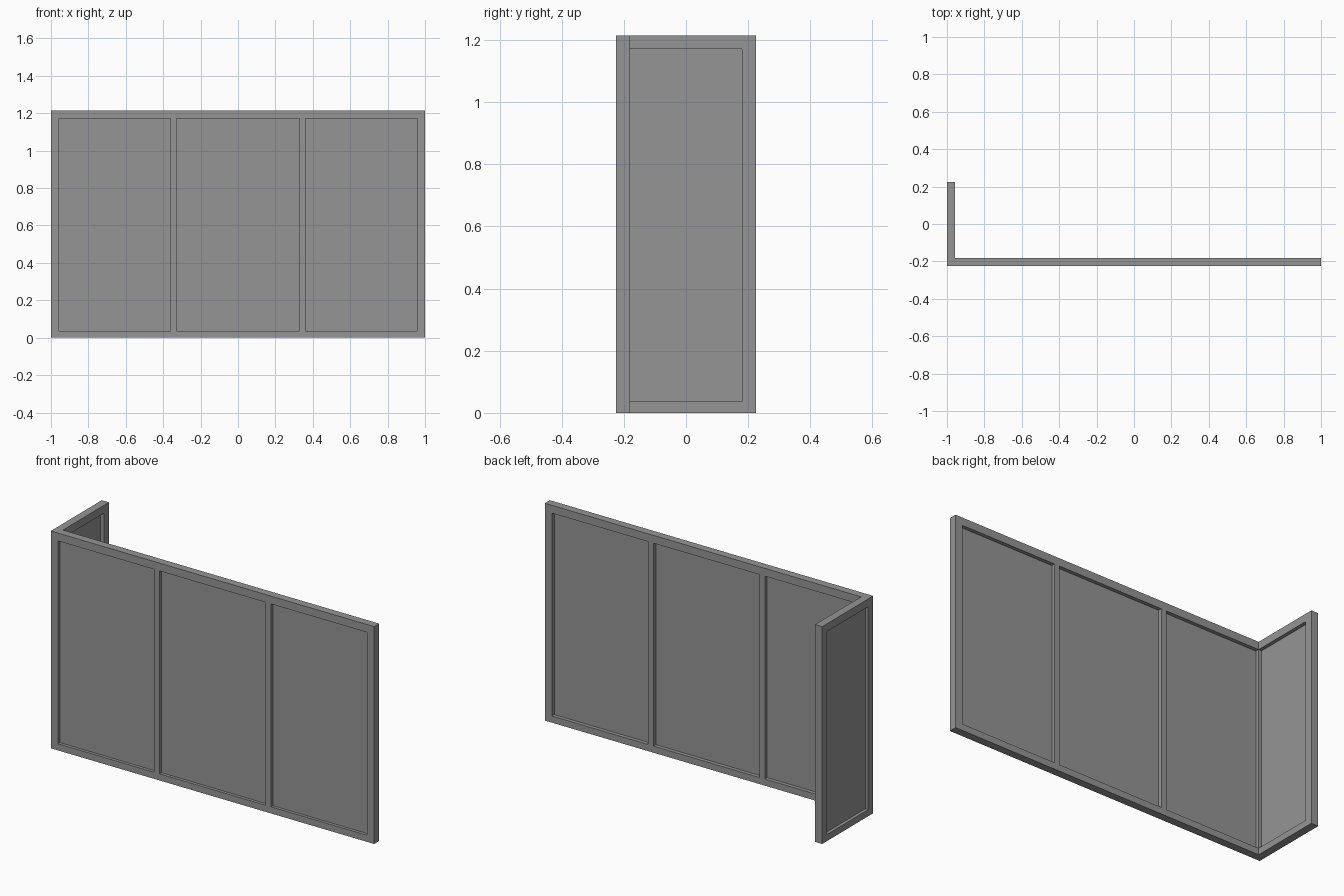
import bpy

if "Cube" in bpy.data.objects:
    bpy.data.objects.remove(bpy.data.objects["Cube"])

H = 1.215          # overall height
T = 0.044          # frame thickness
X, Y = 1.0, 0.225  # half extents
Z0, Z1 = 0.037, 1.171  # opening bottom and top

dark = bpy.data.materials.new("dark_grey")
dark.diffuse_color = (0.3, 0.3, 0.3, 1)
dark.use_nodes = True
dark.node_tree.nodes["Principled BSDF"].inputs["Base Color"].default_value = dark.diffuse_color


def box(name, x, y, z):
    """Box from (min, max) ranges on each axis."""
    bpy.ops.mesh.primitive_cube_add(
        size=1, location=[(r[0] + r[1]) / 2 for r in (x, y, z)])
    ob = bpy.context.object
    ob.name = name
    ob.scale = [r[1] - r[0] for r in (x, y, z)]
    bpy.ops.object.transform_apply(location=False, rotation=False, scale=True)
    ob.data.materials.append(dark)
    return ob


front = (-Y, -Y + T)
side = (-X, -X + T)
full, opening = (0, H), (Z0, Z1)

# Front frame: end posts, rails and mullions
box("corner_post", side, front, full)
box("front_end_post", (X - T, X), front, full)
for name, z in (("bottom", (0, Z0)), ("top", (Z1, H))):
    box("front_" + name + "_rail", (-X + T, X - T), front, z)
    box("side_" + name + "_rail", side, (-Y + T, Y - T), z)
for name, s in (("left", -1), ("right", 1)):
    box("front_mullion_" + name, sorted((s * 0.328, s * 0.361)), front, opening)

# Side frame end post
box("side_end_post", side, (Y - T, Y), full)

# Thin recessed panels
pane_y = (-Y + 0.017, -Y + 0.023)
pane_x = (-X + 0.018, -X + 0.024)
for name, x in (("left", (-X + T, -0.361)), ("middle", (-0.328, 0.328)),
                ("right", (0.361, X - T))):
    box("front_panel_" + name, x, pane_y, opening)
box("side_panel", pane_x, (-Y + T, Y - T), opening)
